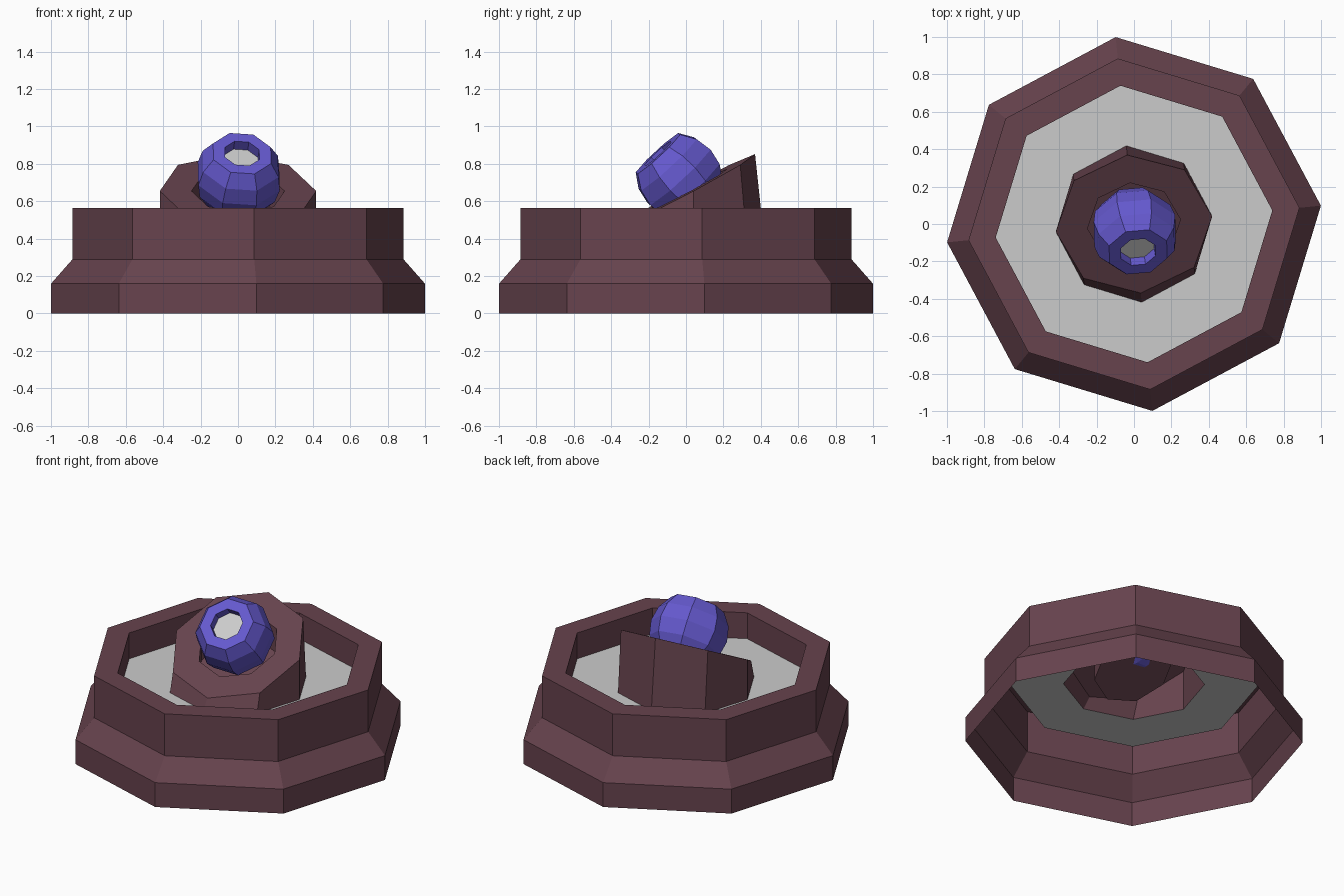
import bpy
import bmesh
from math import sin, cos, pi, radians
from mathutils import Matrix, Vector

if "Cube" in bpy.data.objects:
    bpy.data.objects.remove(bpy.data.objects["Cube"])

PHASE = radians(5.6)


def material(name, rgb):
    m = bpy.data.materials.new(name)
    m.diffuse_color = (*rgb, 1)
    m.use_nodes = True
    m.node_tree.nodes["Principled BSDF"].inputs["Base Color"].default_value = m.diffuse_color
    return m


def ring(r, z, phase=PHASE, matrix=Matrix()):
    return [matrix @ Vector((r * cos(phase + i * pi / 4), r * sin(phase + i * pi / 4), z))
            for i in range(8)]


def loft(name, rings, mat=None, cap_end=False):
    bm = bmesh.new()
    loops = [[bm.verts.new(p) for p in pts] for pts in rings]
    for a, b in zip(loops, loops[1:]):
        for i in range(8):
            j = (i + 1) % 8
            bm.faces.new((a[i], a[j], b[j], b[i]))
    if cap_end:
        bm.faces.new(loops[-1])
    bmesh.ops.remove_doubles(bm, verts=bm.verts[:], dist=0.0005)
    mesh = bpy.data.meshes.new(name)
    bm.to_mesh(mesh)
    bm.free()
    if mat:
        mesh.materials.append(mat)
    obj = bpy.data.objects.new(name, mesh)
    bpy.context.collection.objects.link(obj)
    return obj


maroon = material("maroon", (0.135, 0.056, 0.075))
blue = material("blue", (0.13, 0.1, 0.62))

# Stepped outer wall, open underneath
FLOOR = 0.395
wall = [(1.004, 0), (1.004, 0.16), (0.889, 0.29), (0.889, 0.565), (0.743, 0.565), (0.743, FLOOR)]
loft("outer_wall", [ring(r, z) for r, z in wall], maroon)

# Grey floor with a hole under the mount
loft("floor", [ring(0.743, FLOOR), ring(0.42, FLOOR)])

# Mount with a tilted top and a sunken socket
tilt = Matrix.Rotation(PHASE, 4, 'Z') @ Matrix.Rotation(radians(28), 4, 'X')


def tilted(r, z):
    return ring(r, 0, 0, Matrix.Translation((0, 0, z)) @ tilt)


loft("mount", [ring(0.42, FLOOR), tilted(0.42, 0.655), tilted(0.25, 0.655), tilted(0.25, 0.497)],
     maroon, cap_end=True)

# Tilted ball with a flat front and a recess
aim = (Matrix.Translation((0.004, -0.037, 0.733)) @ Matrix.Rotation(radians(9), 4, 'Z')
       @ Matrix.Rotation(radians(43), 4, 'X'))
R = 0.237
profile = [(R * cos(radians(a)), R * sin(radians(a))) for a in (-90, -67.5, -45, -22.5, 0, 22.5, 45)]
profile += [(0.1, 0.168), (0.1, 0.11)]
twist = radians(17)
loft("ball", [ring(r, z, twist, aim) for r, z in profile], blue)

# Grey lens at the bottom of the recess
loft("lens", [ring(0.1, 0.11, twist, aim)], cap_end=True)
